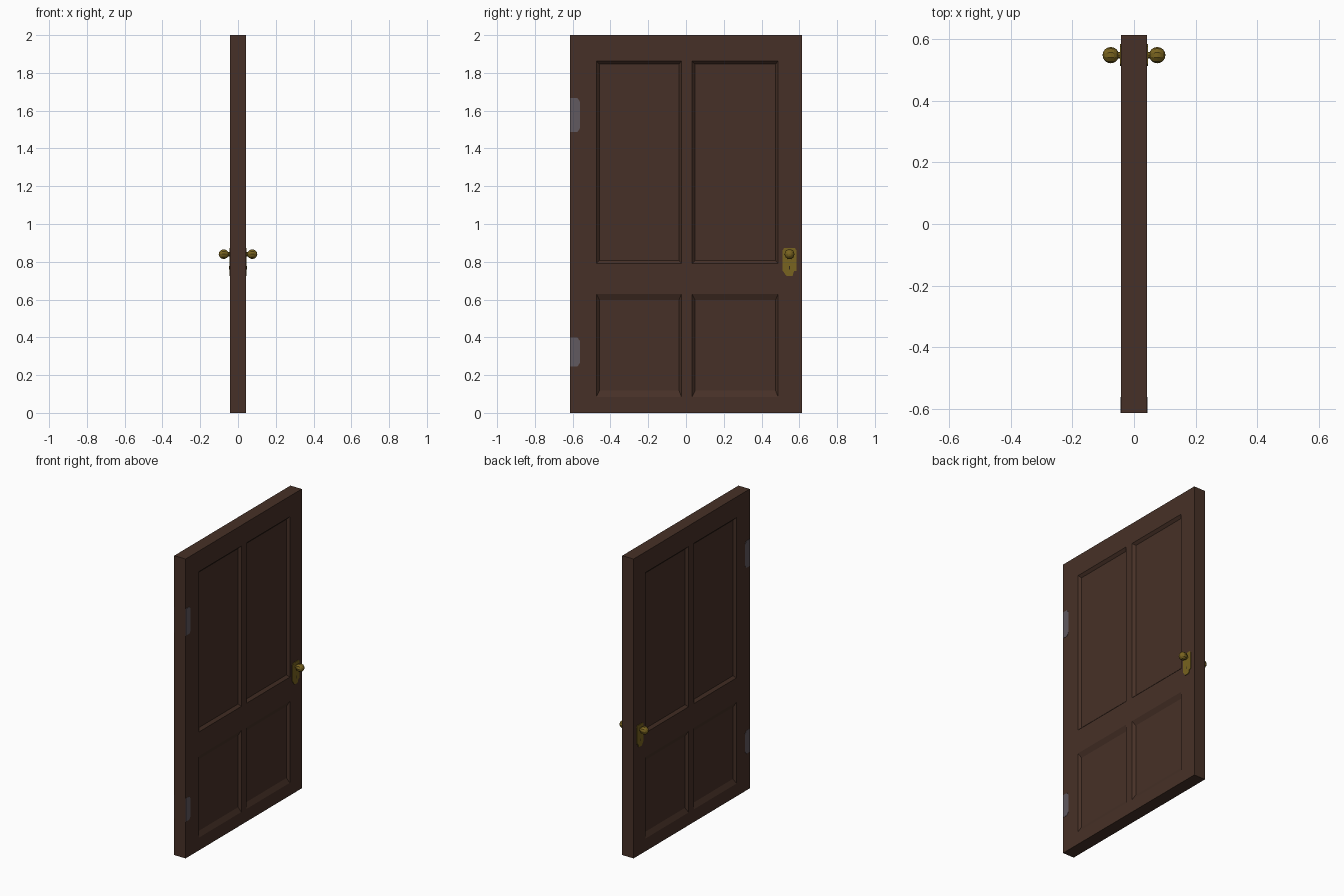
import bpy, bmesh, math
from mathutils import Matrix

if "Cube" in bpy.data.objects:
    bpy.data.objects.remove(bpy.data.objects["Cube"])

T = 0.042   # half thickness of the slab


def material(name, rgb):
    m = bpy.data.materials.new(name)
    m.diffuse_color = (*rgb, 1)
    m.use_nodes = True
    m.node_tree.nodes["Principled BSDF"].inputs["Base Color"].default_value = m.diffuse_color
    return m


wood = material("dark_wood", (0.062, 0.030, 0.020))
brass = material("old_brass", (0.19, 0.125, 0.014))
steel = material("grey_steel", (0.12, 0.10, 0.115))
dark = material("keyhole_dark", (0.03, 0.02, 0.01))


def finish(bm, name, mat):
    """Make an object from the +x half and mirror it to the other face."""
    bmesh.ops.remove_doubles(bm, verts=bm.verts, dist=1e-5)
    bmesh.ops.recalc_face_normals(bm, faces=bm.faces)
    me = bpy.data.meshes.new(name)
    bm.to_mesh(me)
    bm.free()
    me.materials.append(mat)
    ob = bpy.data.objects.new(name, me)
    bpy.context.collection.objects.link(ob)
    mod = ob.modifiers.new("mirror", 'MIRROR')
    mod.use_axis = (True, False, False)
    mod.merge_threshold = 0.0001
    return ob


def plate(name, outline, x0, x1, mat):
    """Flat plate from a (y, z) outline, from x0 to x1."""
    bm = bmesh.new()
    f = bm.faces.new([bm.verts.new((x0, y, z)) for y, z in outline])
    r = bmesh.ops.extrude_face_region(bm, geom=[f])
    for v in r["geom"]:
        if isinstance(v, bmesh.types.BMVert):
            v.co.x = x1
    return finish(bm, name, mat)


# Door slab with four sunken, bevelled panels
ys = [-0.613, -0.474, -0.024, 0.032, 0.487, 0.613]
zs = [0, 0.085, 0.63, 0.791, 1.862, 2.0]
DEPTH = 0.016
bm = bmesh.new()


def rect(x, y0, y1, z0, z1):
    return [bm.verts.new((x, y, z)) for y, z in ((y0, z0), (y1, z0), (y1, z1), (y0, z1))]


for i in range(5):
    for j in range(5):
        y0, y1, z0, z1 = ys[i], ys[i + 1], zs[j], zs[j + 1]
        outer = rect(T, y0, y1, z0, z1)
        if i in (1, 3) and j in (1, 3):
            b = 0.033 if j == 1 else 0.016
            inner = rect(T - DEPTH, y0 + 0.016, y1 - 0.013, z0 + b, z1 - b)
            bm.faces.new(inner)
            for k in range(4):
                n = (k + 1) % 4
                bm.faces.new((outer[k], outer[n], inner[n], inner[k]))
        else:
            bm.faces.new(outer)
bmesh.ops.remove_doubles(bm, verts=bm.verts, dist=1e-5)
rim = [e for e in bm.edges if e.is_boundary]
r = bmesh.ops.extrude_edge_only(bm, edges=rim)
for v in r["geom"]:
    if isinstance(v, bmesh.types.BMVert):
        v.co.x = 0
finish(bm, "door_slab", wood)

# Hinge leaves
for name, z0, z1 in (("lower_hinge", 0.245, 0.40), ("upper_hinge", 1.487, 1.667)):
    plate(name, [(-0.613, z0), (-0.575, z0), (-0.561, z0 + 0.02),
                 (-0.561, z1 - 0.02), (-0.575, z1), (-0.613, z1)],
          T - 0.002, T + 0.0015, steel)

# Lock plate and keyhole
plate("lock_plate", [(0.532, 0.725), (0.564, 0.725), (0.572, 0.75), (0.584, 0.752),
                     (0.584, 0.862), (0.576, 0.873), (0.52, 0.873), (0.512, 0.862),
                     (0.512, 0.752)], T - 0.002, T + 0.004, brass)
plate("keyhole", [(0.545, 0.76), (0.551, 0.76), (0.551, 0.778), (0.545, 0.778)],
      T, T + 0.0045, dark)

# Knob and its stem
turn = Matrix.Rotation(math.pi / 2, 4, 'Y')
bm = bmesh.new()
bmesh.ops.create_uvsphere(bm, u_segments=10, v_segments=8, radius=0.0265,
                          matrix=Matrix.Translation((0.0755, 0.548, 0.84)) @ turn)
finish(bm, "knob", brass)
bm = bmesh.new()
bmesh.ops.create_cone(bm, cap_ends=True, segments=8, radius1=0.011, radius2=0.011,
                      depth=0.03, matrix=Matrix.Translation((0.053, 0.548, 0.84)) @ turn)
finish(bm, "knob_stem", brass)
